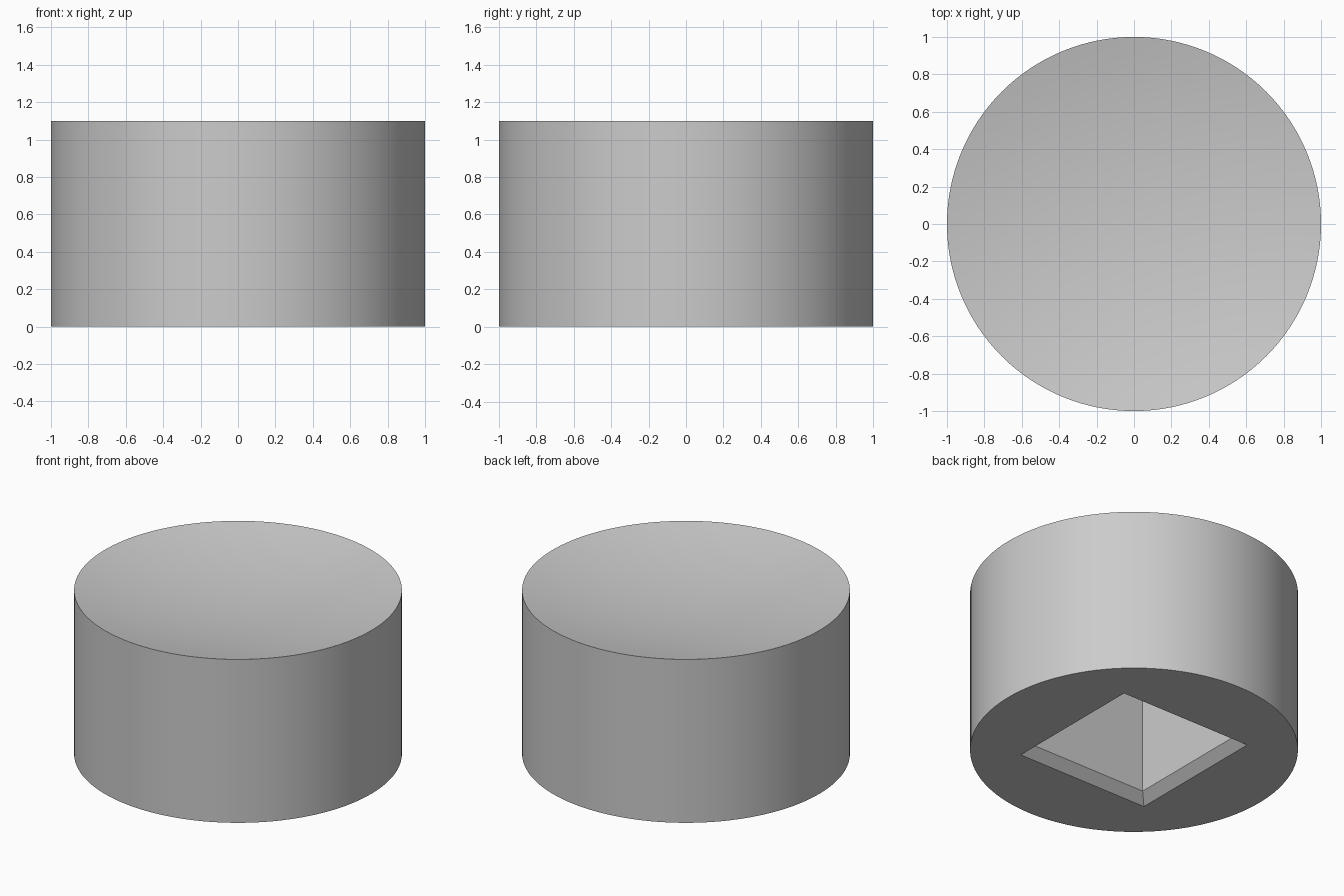
import bpy, bmesh, math

if "Cube" in bpy.data.objects:
    bpy.data.objects.remove(bpy.data.objects["Cube"])

SEGMENTS = 128
HEIGHT = 1.10
DISH = 0.11            # depth of the hollow in the top
SOCKET_TOP = 0.80

grey = bpy.data.materials.new("plain grey")
grey.diffuse_color = (0.6, 0.6, 0.6, 1)
grey.use_nodes = True
grey.node_tree.nodes["Principled BSDF"].inputs["Base Color"].default_value = grey.diffuse_color


def make_object(name, bm):
    bmesh.ops.recalc_face_normals(bm, faces=bm.faces)
    mesh = bpy.data.meshes.new(name)
    bm.to_mesh(mesh)
    bm.free()
    mesh.materials.append(grey)
    obj = bpy.data.objects.new(name, mesh)
    bpy.context.collection.objects.link(obj)
    return obj


def ring(bm, radius, z, count, turn=0.0):
    return [bm.verts.new((radius * math.cos(turn + 2 * math.pi * i / count),
                          radius * math.sin(turn + 2 * math.pi * i / count), z))
            for i in range(count)]


def stack(name, levels, count, turn=0.0):
    """Closed solid through rings given as (radius, z)."""
    bm = bmesh.new()
    rings = [ring(bm, r, z, count, turn) for r, z in levels]
    for low, high in zip(rings, rings[1:]):
        for i in range(count):
            j = (i + 1) % count
            bm.faces.new((low[i], low[j], high[j], high[i]))
    bm.faces.new(rings[0][::-1])
    bm.faces.new(rings[-1])
    return make_object(name, bm)


# Round body with a shallow spherical dish in the top
sphere = (1 + DISH ** 2) / (2 * DISH)
dish = [(r, HEIGHT - DISH + sphere - math.sqrt(sphere ** 2 - r ** 2))
        for r in (1, 0.9, 0.8, 0.7, 0.6, 0.5, 0.4, 0.3, 0.2, 0.1, 0.03)]
body = stack("round_body", [(1, 0)] + dish, SEGMENTS)

# Square socket with a chamfered mouth, cut from below
d = math.sqrt(2)
cutter = stack("socket_cutter",
               [(0.55 * d, -0.06), (0.43 * d, 0.06), (0.43 * d, SOCKET_TOP)],
               4, math.pi / 4)
cutter.hide_render = True

cut = body.modifiers.new("socket", 'BOOLEAN')
cut.operation = 'DIFFERENCE'
cut.solver = 'EXACT'
cut.object = cutter

bpy.context.view_layer.objects.active = body
body.select_set(True)
bpy.ops.object.modifier_apply(modifier=cut.name)
bpy.data.objects.remove(cutter)

# Smooth round wall and dish, crisp rims and socket
bpy.ops.object.shade_smooth_by_angle(angle=math.radians(30))
